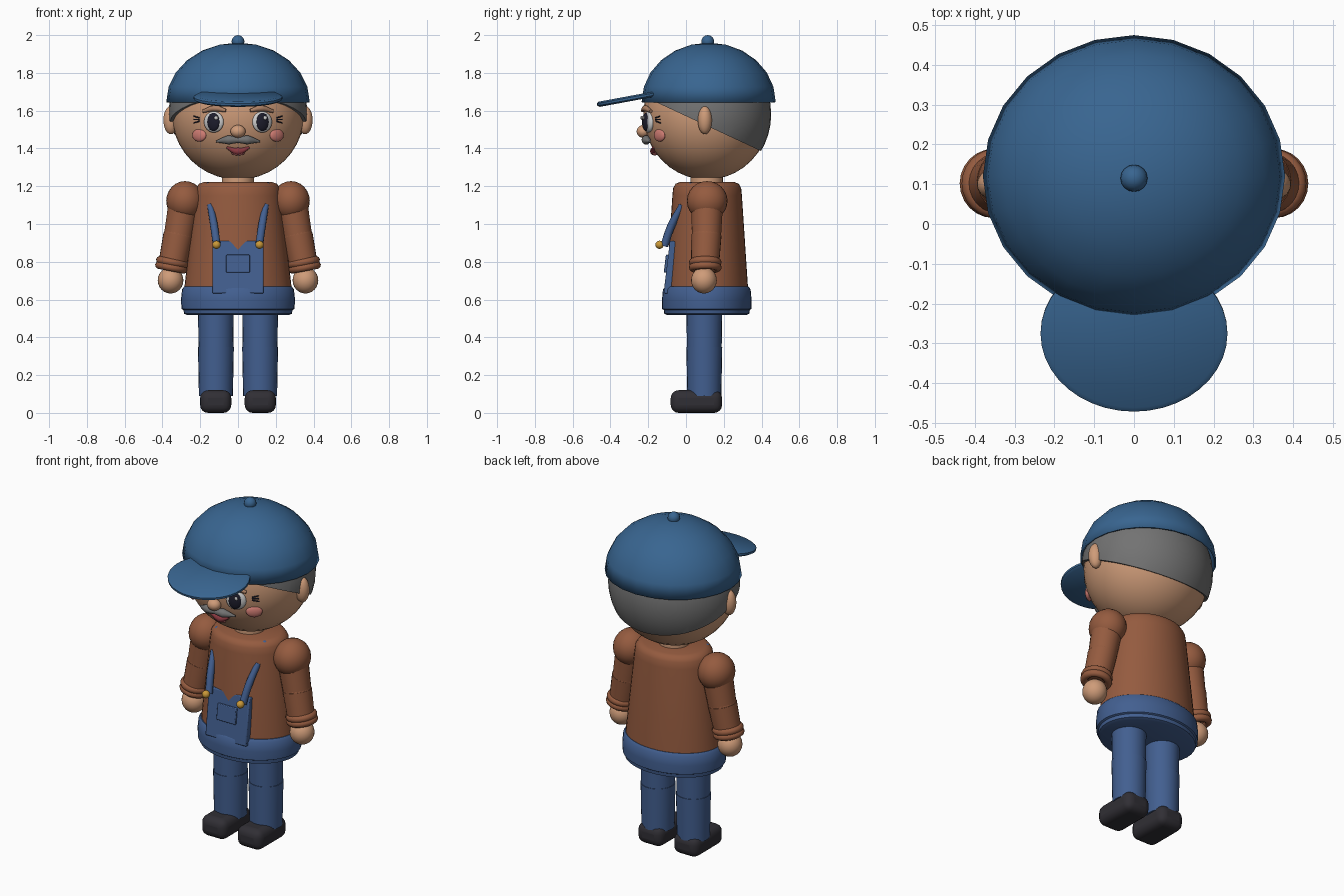
import bpy, bmesh, math
from mathutils import Vector

if "Cube" in bpy.data.objects:
    bpy.data.objects.remove(bpy.data.objects["Cube"])

def mat(name, r, g, b):
    m = bpy.data.materials.new(name)
    m.diffuse_color = (r, g, b, 1)
    m.use_nodes = True
    m.node_tree.nodes["Principled BSDF"].inputs["Base Color"].default_value = m.diffuse_color
    return m

BLUE = mat("cap_blue", .04, .13, .28)
DENIM = mat("denim", .055, .115, .28)
BROWN = mat("sweater_brown", .30, .105, .05)
SKIN = mat("skin", .62, .33, .19)
GREY = mat("hair_grey", .17, .17, .17)
DARK = mat("shoe_dark", .03, .028, .035)
GOLD = mat("brass", .6, .32, .04)
WHITE = mat("white", .85, .85, .85)
BLACK = mat("pupil", .012, .012, .025)
PINK = mat("cheek", .62, .2, .17)
RED = mat("mouth", .25, .04, .05)
LIP = mat("tongue", .6, .17, .17)
BROW = mat("brow", .42, .22, .13)

def finish(ob, name, m, angle=40):
    ob.name = name
    ob.data.materials.clear()
    ob.data.materials.append(m)
    bpy.ops.object.select_all(action='DESELECT')
    ob.select_set(True)
    bpy.context.view_layer.objects.active = ob
    bpy.ops.object.transform_apply(location=False, rotation=False, scale=True)
    bpy.ops.object.shade_smooth_by_angle(angle=math.radians(angle))
    return ob

def ball(name, m, c, r, seg=24, rot=(0, 0, 0)):
    bpy.ops.mesh.primitive_uv_sphere_add(segments=seg, ring_count=seg // 2, location=c, rotation=rot)
    ob = bpy.context.object
    ob.scale = r if isinstance(r, tuple) else (r, r, r)
    return finish(ob, name, m)

def limb(name, m, a, b, r1, r2):
    a, b = Vector(a), Vector(b)
    bpy.ops.mesh.primitive_cone_add(vertices=24, radius1=r1, radius2=r2, depth=(b - a).length, location=(a + b) / 2)
    ob = bpy.context.object
    ob.rotation_euler = (b - a).to_track_quat('Z', 'Y').to_euler()
    return finish(ob, name, m)

def box(name, m, c, size, bevel, seg=2, rot=(0, 0, 0)):
    bpy.ops.mesh.primitive_cube_add(size=1, location=c, rotation=rot)
    ob = bpy.context.object
    ob.scale = size
    finish(ob, name, m)
    mod = ob.modifiers.new("bevel", 'BEVEL')
    mod.width, mod.segments = bevel, seg
    return ob

def lathe(name, m, rings, cy, n=40):
    """stack of elliptical rings given as (rx, ry, z), capped at both ends"""
    bm = bmesh.new()
    loops = [[bm.verts.new((rx * math.cos(t * math.tau / n), cy + ry * math.sin(t * math.tau / n), z))
              for t in range(n)] for rx, ry, z in rings]
    for p, q in zip(loops, loops[1:]):
        for i in range(n):
            j = (i + 1) % n
            bm.faces.new((p[i], p[j], q[j], q[i]))
    bm.faces.new(loops[0][::-1])
    bm.faces.new(loops[-1])
    me = bpy.data.meshes.new(name)
    bm.to_mesh(me)
    ob = bpy.data.objects.new(name, me)
    bpy.context.collection.objects.link(ob)
    return finish(ob, name, m)

def tube(name, m, pts, radii):
    cu = bpy.data.curves.new(name, 'CURVE')
    cu.dimensions, cu.bevel_depth, cu.bevel_resolution, cu.use_fill_caps = '3D', 1, 3, True
    sp = cu.splines.new('BEZIER')
    sp.bezier_points.add(len(pts) - 1)
    for bp, p, r in zip(sp.bezier_points, pts, radii):
        bp.co, bp.radius = p, r
        bp.handle_left_type = bp.handle_right_type = 'AUTO'
    sp.resolution_u = 6
    ob = bpy.data.objects.new(name, cu)
    bpy.context.collection.objects.link(ob)
    bpy.ops.object.select_all(action='DESELECT')
    ob.select_set(True)
    bpy.context.view_layer.objects.active = ob
    bpy.ops.object.convert(target='MESH')
    return finish(bpy.context.object, name, m)

def cut(ob, co, no):
    """remove the half on the normal side of a plane (world coordinates) and fill the cut"""
    bm = bmesh.new()
    bm.from_mesh(ob.data)
    r = bmesh.ops.bisect_plane(bm, geom=bm.verts[:] + bm.edges[:] + bm.faces[:],
                               plane_co=Vector(co) - ob.location, plane_no=no, clear_outer=True)
    edges = [e for e in r['geom_cut'] if isinstance(e, bmesh.types.BMEdge)]
    bmesh.ops.edgeloop_fill(bm, edges=edges)
    bm.to_mesh(ob.data)
    bm.free()
    finish(ob, ob.name, ob.data.materials[0])

def face(x, z, out=0):
    """point on the front of the head"""
    return (x, .11 - out - .335 * math.sqrt(1 - (x / .35) ** 2 - ((z - 1.58) / .345) ** 2), z)

# head, neck and hair
ball("head", SKIN, (0, .11, 1.58), (.35, .335, .345), 40)
limb("neck", SKIN, (0, .11, 1.18), (0, .11, 1.28), .085, .085)
hair = ball("hair", GREY, (0, .11, 1.58), (.368, .341, .36), 40)
cut(hair, (0, -.18, 1.655), (0, -.422, -.906))
cut(hair, (0, 0, 1.68), (0, 0, 1))

# cap: dome, brim and button
dome = ball("cap_dome", BLUE, (0, .12, 1.645), (.38, .355, .315), 24)
bm = bmesh.new()
bm.from_mesh(dome.data)
bmesh.ops.delete(bm, geom=[v for v in bm.verts if v.co.z < -.001], context='VERTS')
bm.to_mesh(dome.data)
bm.free()
sol = dome.modifiers.new("thickness", 'SOLIDIFY')
sol.thickness = .01
brim = lathe("cap_brim", BLUE, [(.222, .187, -.014), (.235, .199, -.006), (.235, .199, .006), (.222, .187, .014)], 0)
brim.location = (0, -.275, 1.668)
brim.rotation_euler = (math.radians(10.5), 0, 0)
ball("cap_button", BLUE, (0, .115, 1.966), .034, 16)

# face
ball("nose", SKIN, face(0, 1.49, .012), (.04, .036, .034))
tube("mouth", RED, [face(x, z, .002) for x, z in ((-.06, 1.405), (0, 1.385), (.06, 1.405))], (.006, .022, .006))
ball("lower_lip", LIP, face(0, 1.373, .008), (.035, .015, .01), 16)
for s, side in ((-1, "left"), (1, "right")):
    turn = (0, 0, s * .4)
    ball(side + "_ear", SKIN, (s * .355, .1, 1.55), (.04, .038, .075))
    ball(side + "_eye_white", WHITE, face(s * .128, 1.54), (.056, .022, .056), rot=turn)
    ball(side + "_pupil", BLACK, face(s * .13, 1.54, .014), (.036, .016, .048), rot=turn)
    ball(side + "_eye_glint", WHITE, face(s * .13 + .014, 1.562, .029), (.011, .006, .011), 12)
    tube(side + "_eyebrow", BROW, [face(s * x, z, .012) for x, z in ((.065, 1.6), (.12, 1.612), (.185, 1.597))],
         (.009, .017, .009))
    ball(side + "_cheek", PINK, face(s * .205, 1.47), (.045, .016, .034), rot=(0, 0, s * .65))
    tube(side + "_moustache", GREY, [face(s * x, z, .016) for x, z in ((-.005, 1.445), (.05, 1.445), (.115, 1.437))],
         (.016, .025, .005))
    for i, dz in enumerate((.018, 0, -.018)):
        tube(f"{side}_eye_crease_{i}", BLACK, [face(s * .205, 1.553 + dz * .5), face(s * .235, 1.553 + dz)],
             (.004, .003))

# torso and hip band
lathe("sweater", BROWN, [(.282, .217, .62), (.282, .215, .68), (.228, .184, 1.15), (.222, .18, 1.19),
                         (.207, .167, 1.213), (.18, .145, 1.222)], .112)
lathe("hip_band", DENIM, [(.268, .21, .518), (.286, .225, .525), (.288, .228, .545), (.299, .236, .55),
                          (.302, .237, .60), (.296, .232, .655), (.285, .22, .668)], .11)

# bib with pocket, straps and buttons
tilt = (-.12, 0, 0)
box("bib", DENIM, (0, -.082, .77), (.27, .04, .28), .006, rot=tilt)
box("bib_pocket", DENIM, (0, -.104, .79), (.125, .016, .095), .004, rot=tilt)
for s, side in ((-1, "left"), (1, "right")):
    tube(side + "_strap", DENIM, [(s * .112, -.115, .885), (s * .127, -.078, .99), (s * .147, -.02, 1.1)],
         (.021, .021, .017))
    ball(side + "_strap_top", DENIM, (s * .155, .03, 1.208), (.018, .022, .012), 12)
    ball(side + "_strap_button", GOLD, (s * .114, -.14, .89), .022, 16)

    # arm
    ball(side + "_shoulder", BROWN, (s * .28, .112, 1.122), (.1, .108, .105))
    limb(side + "_upper_arm", BROWN, (s * .282, .112, 1.12), (s * .318, .108, .92), .085, .077)
    ball(side + "_elbow", BROWN, (s * .316, .108, .935), .079)
    limb(side + "_forearm", BROWN, (s * .316, .108, .94), (s * .35, .1, .77), .08, .074)
    for i, (z, x) in enumerate(((.797, .348), (.77, .353))):
        bpy.ops.mesh.primitive_torus_add(location=(s * x, .102, z), rotation=(0, -s * .19, 0), major_segments=24,
                                         minor_segments=10, major_radius=.066, minor_radius=.021)
        finish(bpy.context.object, f"{side}_cuff_{i}", BROWN)
    ball(side + "_hand", SKIN, (s * .357, .095, .702), (.068, .068, .07))

    # leg and shoe
    limb(side + "_upper_leg", DENIM, (s * .117, .097, .35), (s * .117, .097, .56), .092, .095)
    limb(side + "_lower_leg", DENIM, (s * .117, .097, .09), (s * .117, .097, .35), .09, .095)
    box(side + "_shoe", DARK, (s * .118, .055, .06), (.165, .272, .12), .042, 4)
